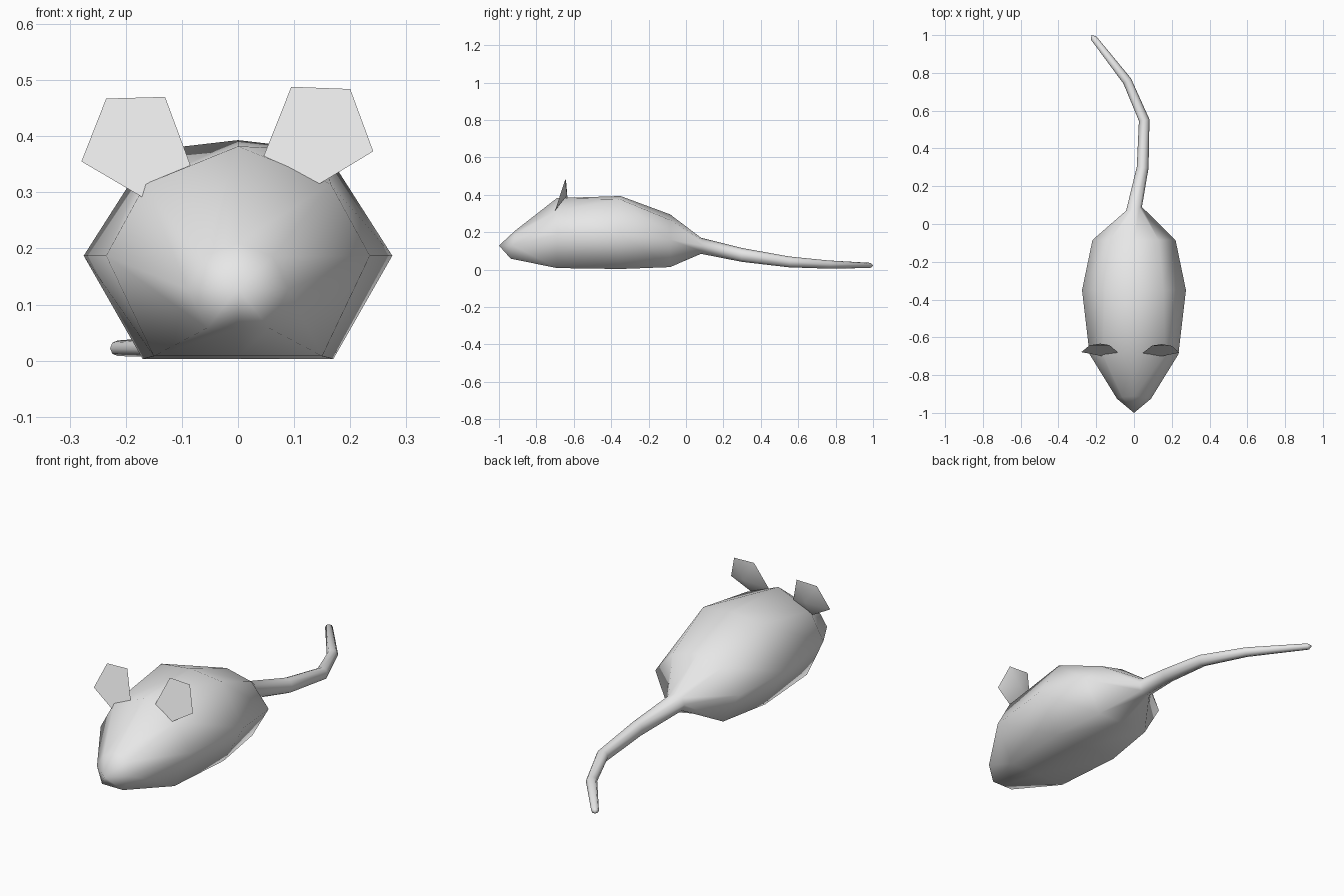
import bpy
import bmesh
from mathutils import Vector

cube = bpy.data.objects.get("Cube")
if cube:
    bpy.data.objects.remove(cube, do_unlink=True)

grey = bpy.data.materials.new("soft_grey")
grey.use_nodes = True
grey.diffuse_color = (0.8, 0.8, 0.8, 1)
grey.node_tree.nodes["Principled BSDF"].inputs["Base Color"].default_value = (0.8, 0.8, 0.8, 1)


def finish(bm, name):
    bmesh.ops.recalc_face_normals(bm, faces=bm.faces[:])
    mesh = bpy.data.meshes.new(name)
    bm.to_mesh(mesh)
    bm.free()
    obj = bpy.data.objects.new(name, mesh)
    mesh.materials.append(grey)
    bpy.context.scene.collection.objects.link(obj)
    return obj


def body_ring(y, top, shoulder, side, base, lean=0.0):
    """Eight-sided cross-section; shoulder, side and base are (half width, z)."""
    right = [shoulder, side, base]
    half = [(0, top)] + right + [(0, base[1])]
    loop = half + [(-x, z) for x, z in reversed(right)]
    return [Vector((x, y + lean * (side[1] - z), z)) for x, z in loop]


def tail_ring(x, y, z, rx, rz, slant):
    """Eight-sided tail section, turned to follow the bend."""
    d = 0.7071
    unit = [(0, 1), (d, d), (1, 0), (d, -d), (0, -1), (-d, -d), (-1, 0), (-d, d)]
    return [Vector((x + u * rx, y + u * slant, z + v * rz)) for u, v in unit]


# Body from nose to rump, then the bent tail, as one skin
rings = [
    body_ring(-0.925, 0.21, (0.062, 0.185), (0.09, 0.128), (0.055, 0.058), -0.17),
    body_ring(-0.69, 0.382, (0.165, 0.315), (0.235, 0.187), (0.15, 0.008)),
    body_ring(-0.35, 0.393, (0.155, 0.375), (0.275, 0.187), (0.17, 0.003)),
    body_ring(-0.085, 0.295, (0.13, 0.265), (0.22, 0.16), (0.135, 0.013)),
    tail_ring(0.0, 0.08, 0.127, 0.042, 0.043, 0.01),
    tail_ring(0.046, 0.3, 0.078, 0.031, 0.037, -0.004),
    tail_ring(0.054, 0.55, 0.041, 0.028, 0.029, 0.004),
    tail_ring(-0.036, 0.757, 0.027, 0.02, 0.022, 0.014),
    tail_ring(-0.214, 0.985, 0.022, 0.014, 0.014, 0.009),
]

bm = bmesh.new()
loops = [[bm.verts.new(p) for p in ring] for ring in rings]
for a, b in zip(loops, loops[1:]):
    for i in range(8):
        j = (i + 1) % 8
        bm.faces.new((a[i], a[j], b[j], b[i]))
for loop, tip in ((loops[0], (0, -1, 0.128)), (loops[-1], (-0.224, 1, 0.022))):
    end = bm.verts.new(tip)
    for i in range(8):
        bm.faces.new((loop[i], loop[(i + 1) % 8], end))
body = finish(bm, "body_and_tail")
body.data.shade_smooth()


# Five-sided ears with a flat front and a shallow domed back
def ear(name, outline):
    bm = bmesh.new()
    front = [bm.verts.new((x, -0.7 + 0.325 * (z - outline[0][1]), z)) for x, z in outline]
    bm.faces.new(front)
    middle = sum((v.co for v in front), Vector()) / 5
    back = bm.verts.new(middle + Vector((0, 0.035, -0.01)))
    for i in range(5):
        bm.faces.new((front[i], front[(i + 1) % 5], back))
    obj = finish(bm, name)
    for face in obj.data.polygons:
        face.use_smooth = len(face.vertices) == 3
    for edge in obj.data.edges:
        edge.use_edge_sharp = back_index(obj) not in edge.vertices
    return obj


def back_index(obj):
    return len(obj.data.vertices) - 1


ear("left_ear", [(0.145, 0.315), (0.241, 0.373), (0.2, 0.484), (0.095, 0.488), (0.046, 0.365)])
ear("right_ear", [(-0.165, 0.288), (-0.085, 0.349), (-0.13, 0.47), (-0.235, 0.467), (-0.279, 0.355)])
